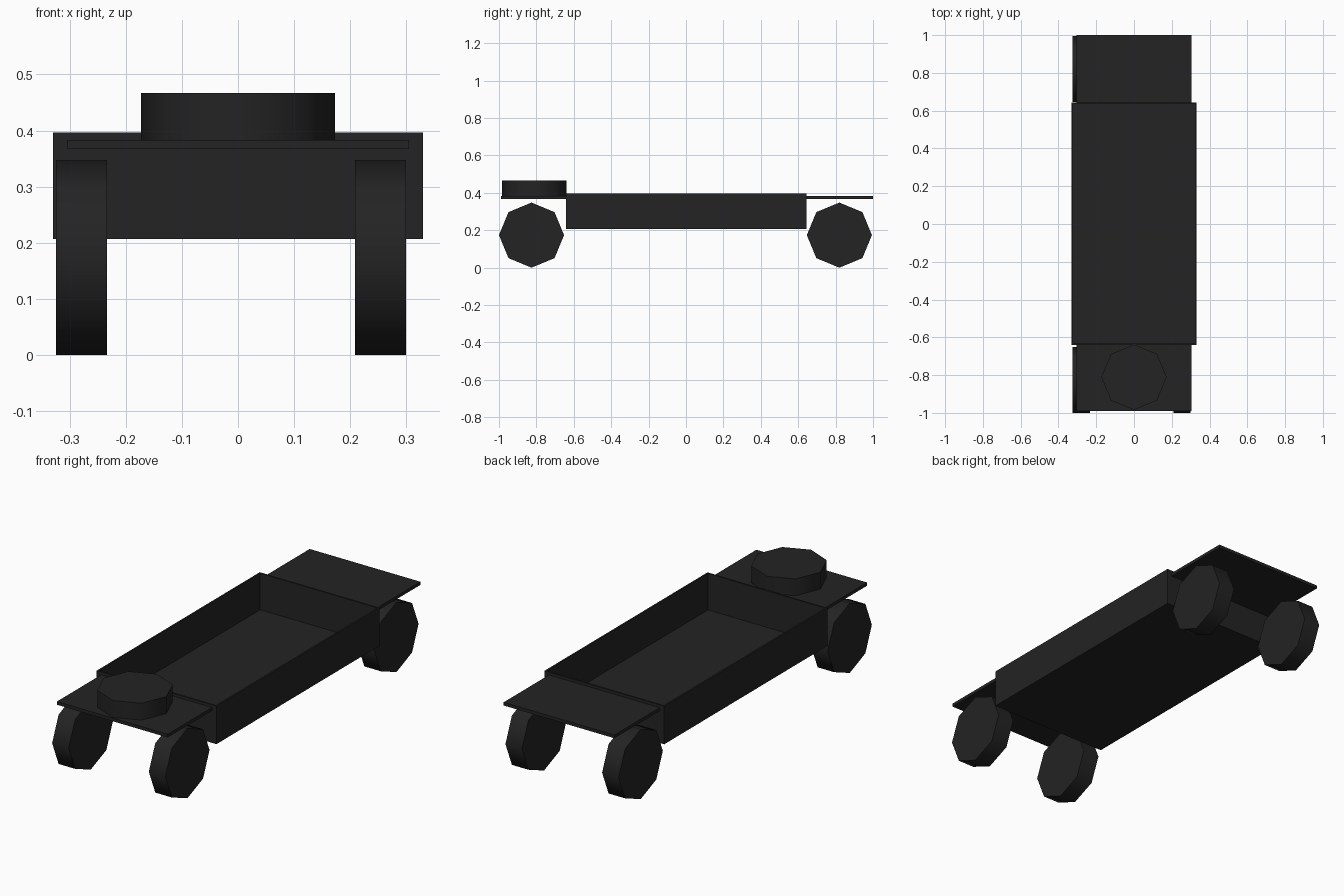
import bpy, bmesh, math
from mathutils import Matrix

if "Cube" in bpy.data.objects:
    bpy.data.objects.remove(bpy.data.objects["Cube"])

mat = bpy.data.materials.new("charcoal black")
mat.diffuse_color = (0.017, 0.017, 0.017, 1)
mat.use_nodes = True
mat.node_tree.nodes["Principled BSDF"].inputs["Base Color"].default_value = mat.diffuse_color


def finish(bm, name):
    mesh = bpy.data.meshes.new(name)
    bmesh.ops.recalc_face_normals(bm, faces=bm.faces)
    bm.to_mesh(mesh)
    bm.free()
    mesh.materials.append(mat)
    ob = bpy.data.objects.new(name, mesh)
    bpy.context.collection.objects.link(ob)
    return ob


def box(name, lo, hi, open_top=False):
    bm = bmesh.new()
    size = [h - l for l, h in zip(lo, hi)]
    mid = [(h + l) / 2 for l, h in zip(lo, hi)]
    bmesh.ops.create_cube(bm, size=1, matrix=Matrix.Translation(mid) @ Matrix.Diagonal((*size, 1)))
    if open_top:
        bm.normal_update()
        bmesh.ops.delete(bm, geom=[f for f in bm.faces if f.normal.z > 0.9], context='FACES')
    return finish(bm, name)


def disc(name, centre, radius, depth, rot):
    # eight-sided wheel with smooth rim and flat sides
    bm = bmesh.new()
    bmesh.ops.create_cone(bm, cap_ends=True, segments=8, radius1=radius, radius2=radius,
                          depth=depth, matrix=Matrix.Translation(centre) @ rot)
    ob = finish(bm, name)
    bpy.ops.object.select_all(action='DESELECT')
    ob.select_set(True)
    bpy.context.view_layer.objects.active = ob
    bpy.ops.object.shade_smooth_by_angle(angle=math.radians(50))
    return ob


# open tray with thin walls
tray = box("tray", (-0.33, -0.641, 0.207), (0.33, 0.643, 0.397), open_top=True)
wall = tray.modifiers.new("wall", 'SOLIDIFY')
wall.thickness = 0.008
wall.offset = -1
wall.use_even_offset = True

# end platforms
box("front_platform", (-0.305, -0.99, 0.367), (0.305, -0.637, 0.383))
box("back_platform", (-0.305, 0.639, 0.367), (0.305, 1.0, 0.383))

# four wheels
side = Matrix.Rotation(math.pi / 2, 4, 'Y')
for end, y in (("front", -0.826), ("back", 0.82)):
    for lr, x in (("left", -0.279), ("right", 0.254)):
        disc(f"{end}_{lr}_wheel", (x, y, 0.174), 0.174, 0.091, side)

# round pad on the front platform
disc("front_pad", (0, -0.811, 0.422), 0.173, 0.09, Matrix.Identity(4))
